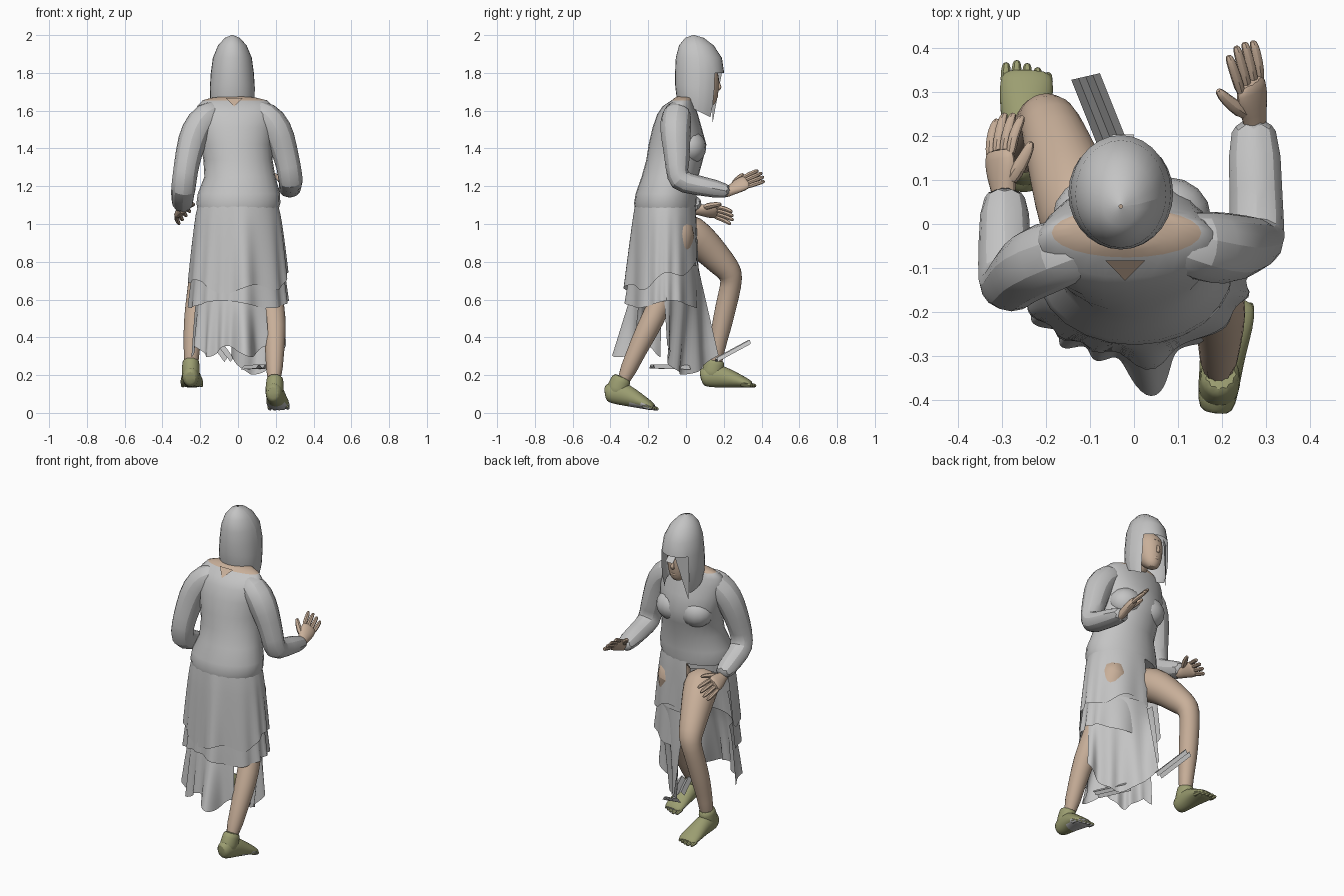
import bpy, bmesh
from math import sin, cos, pi, radians
from mathutils import Vector, Matrix, Euler

if "Cube" in bpy.data.objects:
    bpy.data.objects.remove(bpy.data.objects["Cube"])


def material(name, rgb):
    m = bpy.data.materials.new(name)
    m.use_nodes = True
    m.diffuse_color = (*rgb, 1)
    m.node_tree.nodes["Principled BSDF"].inputs["Base Color"].default_value = (*rgb, 1)
    return m


CLOTH = material("grey cloth", (0.55, 0.55, 0.55))
SKIN = material("skin", (0.58, 0.43, 0.32))
SHOE = material("olive shoe", (0.33, 0.34, 0.165))


def finish(name, bm, mats, subdiv=0, angle=40, rule=None):
    """Turn a bmesh into a smooth object; rule picks the material per face."""
    bmesh.ops.recalc_face_normals(bm, faces=bm.faces)
    for f in bm.faces:
        f.material_index = int(bool(rule and rule(f)))
    me = bpy.data.meshes.new(name)
    bm.to_mesh(me)
    bm.free()
    for m in mats:
        me.materials.append(m)
    ob = bpy.data.objects.new(name, me)
    bpy.context.collection.objects.link(ob)
    bpy.ops.object.select_all(action='DESELECT')
    ob.select_set(True)
    bpy.context.view_layer.objects.active = ob
    bpy.ops.object.shade_smooth_by_angle(angle=radians(angle))
    if subdiv:
        ob.modifiers.new("Subdivision", 'SUBSURF').levels = subdiv
        ob.modifiers["Subdivision"].render_levels = subdiv
    return ob


def skin_rows(bm, rows, closed):
    """Bridge rows of points with quads."""
    vs = [[bm.verts.new(p) for p in r] for r in rows]
    n = len(vs[0])
    for a, b in zip(vs, vs[1:]):
        for i in range(n if closed else n - 1):
            j = (i + 1) % n
            bm.faces.new((a[i], a[j], b[j], b[i]))
    return vs


def loft_into(bm, rings, n=12, axis=None, mat=Matrix()):
    """Sweep ellipses (x, y, z, side radius, other radius) along a path."""
    c = [Vector(r[:3]) for r in rings]
    rows = []
    for k, r in enumerate(rings):
        t = axis or (c[min(k + 1, len(c) - 1)] - c[max(k - 1, 0)]).normalized()
        u = Vector((1, 0, 0))
        u = (u - t * u.dot(t)).normalized()
        v = t.cross(u)
        rows.append([mat @ (c[k] + u * r[3] * cos(2 * pi * i / n) + v * r[-1] * sin(2 * pi * i / n))
                     for i in range(n)])
    vs = skin_rows(bm, rows, True)
    bm.faces.new(vs[0])
    bm.faces.new(vs[-1])


def loft(name, rings, mats, n=12, axis=None, subdiv=1, rule=None):
    bm = bmesh.new()
    loft_into(bm, rings, n, axis)
    return finish(name, bm, mats, subdiv, rule=rule)


def sheet(name, f, nu, nv, mat, angle=40, drop=None):
    """Open sheet from f(u, v), with faces removed where drop says so."""
    bm = bmesh.new()
    skin_rows(bm, [[f(i / nu, j / nv) for i in range(nu + 1)] for j in range(nv + 1)], False)
    if drop:
        gone = [q for q in bm.faces if drop(q.calc_center_median())]
        bmesh.ops.delete(bm, geom=gone, context='FACES')
    return finish(name, bm, [mat], angle=angle)


def ball(name, loc, size, mat):
    bm = bmesh.new()
    bmesh.ops.create_uvsphere(bm, u_segments=16, v_segments=10, radius=1)
    bmesh.ops.transform(bm, matrix=Matrix.LocRotScale(Vector(loc), None, Vector(size)), verts=bm.verts)
    return finish(name, bm, [mat])


UP = Vector((0, 0, 1))

# Bodice with bare skin inside the neckline
loft("bodice", [(0, -.11, 1.08, .215, .16), (.002, -.11, 1.11, .222, .165), (.005, -.105, 1.16, .218, .162),
                (.01, -.085, 1.25, .188, .15), (0, -.06, 1.34, .183, .15), (-.01, -.045, 1.42, .19, .153),
                (-.015, -.047, 1.51, .205, .13), (-.015, -.045, 1.58, .21, .108), (-.015, -.037, 1.625, .2, .085),
                (-.017, -.02, 1.655, .17, .056), (-.02, -.01, 1.668, .12, .05), (-.02, 0, 1.675, .06, .045)],
     [CLOTH, SKIN], 24, UP, 0, lambda f: f.calc_center_median().z > 1.658)
sheet("neckline_notch", lambda u, v: Vector((-.02 + .09 * (u - .5) * (1 - v), -.083 - .046 * v, 1.668 - .045 * v)),
      2, 2, SKIN)
for side, x in (("right", -.085), ("left", .075)):
    ball(side + "_bust", (x, .015, 1.405), (.1, .092, .09), CLOTH)

# Neck and face
loft("neck", [(-.02, -.01, 1.64, .055), (-.025, .03, 1.7, .05), (-.03, .06, 1.76, .055)], [SKIN])
loft("face", [(-.03, .125, 1.625, .025, .022), (-.03, .115, 1.65, .05, .05), (-.03, .1, 1.7, .07, .075),
              (-.03, .09, 1.77, .08, .09), (-.03, .085, 1.85, .075, .08)], [SKIN], 14, UP)
loft("nose", [(-.03, .165, 1.765, .008), (-.03, .182, 1.72, .013), (-.03, .165, 1.705, .012)], [SKIN], 8, UP)
ball("lips", (-.03, .158, 1.675), (.022, .012, .01), SKIN)

# Hair: domed cap with sloping hem and open front
HAIR = [(2, .04, .004, .004), (1.985, .045, .04, .05), (1.945, .055, .076, .092), (1.88, .068, .103, .122),
        (1.8, .072, .114, .13), (1.73, .07, .119, .128), (1.67, .067, .118, .12), (1.62, .062, .108, .108)]


def hair(u, v):
    z, cy, rx, ry = HAIR[round(v * (len(HAIR) - 1))]
    a = 2 * pi * u
    y = cy + ry * sin(a)
    if v > .6:
        z -= (v - .6) / .4 * (.5 * (y - .02))
    return Vector((-.03 + rx * cos(a), y, z))


sheet("hair", hair, 28, len(HAIR) - 1, CLOTH,
      drop=lambda p: p.z < 1.785 and p.y > .125 and abs(p.x + .03) < .085)
sheet("hair_lock", lambda u, v: Vector((-.115 + .06 * u * (1 - v), .14 + .05 * u * (1 - v), 1.8 - .27 * v)),
      2, 5, CLOTH)
sheet("fringe", lambda u, v: Vector((-.05 + .05 * u, .165 + .038 * v, 1.79 - .03 * v)), 1, 1, CLOTH)

# Sleeves
loft("left_sleeve", [(.06, -.04, 1.6, .065), (.15, -.05, 1.58, .09), (.21, -.057, 1.5, .092),
                     (.243, -.05, 1.4, .078), (.27, -.045, 1.3, .07), (.28, -.045, 1.225, .073),
                     (.278, .05, 1.207, .064, .06), (.27, .262, 1.165, .07, .046)], [CLOTH], 8)
loft("right_sleeve", [(-.08, -.05, 1.6, .065), (-.17, -.065, 1.575, .09), (-.23, -.09, 1.49, .09),
                      (-.26, -.115, 1.38, .078), (-.28, -.14, 1.27, .071), (-.29, -.14, 1.18, .073),
                      (-.295, -.04, 1.14, .064), (-.293, .092, 1.082, .062, .048)], [CLOTH], 8)


def hand(name, wrist, rot, thumb, curl):
    """Palm, four fingers and a thumb on the given side."""
    m = Matrix.LocRotScale(Vector(wrist), Euler([radians(a) for a in rot], 'ZYX'), None)
    bm = bmesh.new()
    loft_into(bm, [(0, -.04, 0, .03, .026), (0, .01, 0, .03, .025), (0, .05, 0, .047, .027),
                   (0, .09, 0, .05, .023), (0, .112, 0, .042, .018)], 10, None, m)
    for i in range(4):
        x = (i - 1.5) * .022
        tip = .2 - .01 * abs(i - 1.3) - curl * .4
        loft_into(bm, [(x, .085, 0, .015), (x * 1.2, .14, -curl * .4, .0145), (x * 1.3, tip, -curl, .013),
                       (x * 1.3, tip + .012, -curl * 1.3, .007)], 6, None, m)
    loft_into(bm, [(thumb * .02, .03, 0, .024), (thumb * .055, .07, -.014, .018),
                   (thumb * .075, .105, -.026, .0145), (thumb * .08, .118, -.03, .007)], 6, None, m)
    finish(name, bm, [SKIN], 1)


hand("left_hand", (.275, .23, 1.175), (22, 50, 9), -1, .015)
hand("right_hand", (-.295, .06, 1.075), (2, -48, 9), 1, .035)

# Legs
loft("right_leg", [(-.09, -.06, .98, .1), (-.12, .03, .95, .105), (-.15, .11, .88, .09), (-.178, .192, .79, .077),
                   (-.195, .242, .735, .067), (-.208, .24, .68, .058), (-.225, .21, .56, .057),
                   (-.237, .187, .45, .054), (-.245, .162, .34, .043), (-.25, .148, .22, .04)], [SKIN], 14)
loft("left_leg", [(.11, -.06, 1.02, .08), (.108, -.038, .95, .104), (.13, -.075, .82, .08),
                  (.165, -.11, .68, .065), (.185, -.145, .56, .063), (.195, -.2, .45, .064),
                  (.195, -.265, .32, .05), (.19, -.345, .14, .042)], [SKIN], 14)


def foot(name, heel, rot, mats, sole_from):
    """Ankle cuff, wedge-shaped foot and toes; the sole beyond sole_from uses the second material."""
    m = Matrix.LocRotScale(Vector(heel), Euler([radians(a) for a in rot]), None)
    bm = bmesh.new()
    loft_into(bm, [(0, -.01, .05, .03, .035), (0, .01, .057, .046, .057), (0, .08, .064, .05, .066),
                   (0, .14, .05, .055, .052), (0, .2, .036, .064, .036), (0, .245, .024, .063, .024),
                   (0, .265, .018, .052, .015)], 12, None, m)
    loft_into(bm, [(0, .05, .04, .05, .06), (0, .055, .09, .05, .06), (0, .063, .125, .047, .055),
                   (0, .07, .155, .045, .052)], 12, None, m)
    for i in range(5):
        x, y = (i - 2) * .024, .255 - .006 * abs(i - 1) ** 1.3
        loft_into(bm, [(x, y - .03, .018, .014), (x, y + .015, .016, .0145), (x, y + .033, .012, .008)], 6, None, m)
    finish(name, bm, mats, 1,
           rule=lambda f: len(mats) > 1 and f.normal.z < -.4 and f.calc_center_median().y > sole_from)


foot("right_foot", (-.252, .085, .135), (-1, 0, -2), [SHOE], 0)
foot("left_foot", (.185, -.43, .055), (-10, 0, -7), [SHOE, CLOTH], -.31)


# Skirt tiers: flared, pleated arcs with a drawn-out fold at the back, open over the right thigh
def tier(name, a0, a1, top, bottom, hem, pleat, fold):
    def f(u, v):
        a = radians(a0 + (a1 - a0) * u)
        z0, cy0, rx0, ry0 = top
        cy1, rx1, ry1 = bottom
        s = v ** .7
        k = 1 + v * pleat * sin(a * 13 + 2 * sin(a * 3)) + v * fold * max(0, cos(a + 1.45)) ** 60
        z = z0 + (hem(a) - z0) * v
        return Vector(((rx0 + (rx1 - rx0) * s) * k * cos(a),
                       cy0 + (cy1 - cy0) * s + (ry0 + (ry1 - ry0) * s) * k * sin(a), z))
    sheet(name, f, 72, 8, CLOTH, 50)


tier("upper_skirt", -190, 100, (1.1, -.11, .212, .16), (-.115, .262, .178),
     lambda a: .715 + .065 * sin(a) + .025 * cos(a * 5), .025, .2)
tier("middle_skirt", -185, 98, (.9, -.11, .215, .158), (-.115, .262, .18),
     lambda a: .575 + .02 * sin(a * 3 + 1), .035, .15)
tier("lower_back_skirt", -178, -50, (.68, -.115, .21, .155), (-.13, .25, .18),
     lambda a: .325 + .03 * cos(a * 7), .06, .4)


# Long front panel hanging between the legs
def panel(u, v):
    a = radians(-5 + 105 * u)
    start = Vector((.225 * cos(a), -.11 + .175 * sin(a), .78))
    end = Vector((.255 - .29 * u, -.1 + .27 * u * u, .36 - .22 * sin(pi * u * .75) + .1 * u))
    p = start.lerp(end, v)
    return p + Vector((.4, 1, 0)) * .015 * v * sin(u * 19)


sheet("front_panel", panel, 24, 6, CLOTH, 50)


# Folded hem strips at the panel corners
def strip(name, a, b, width):
    a, b, w = Vector(a), Vector(b), Vector(width)

    def f(u, v):
        return a.lerp(b, v) + w * (u - .5) + UP * .022 * (round(u * 4) % 2)
    sheet(name, f, 4, 1, CLOTH, 20)


strip("lower_hem_strip", (.13, -.18, .235), (.05, .01, .23), (.07, .03, 0))
strip("front_hem_strip", (-.04, .16, .27), (-.11, .335, .365), (.065, .015, 0))
